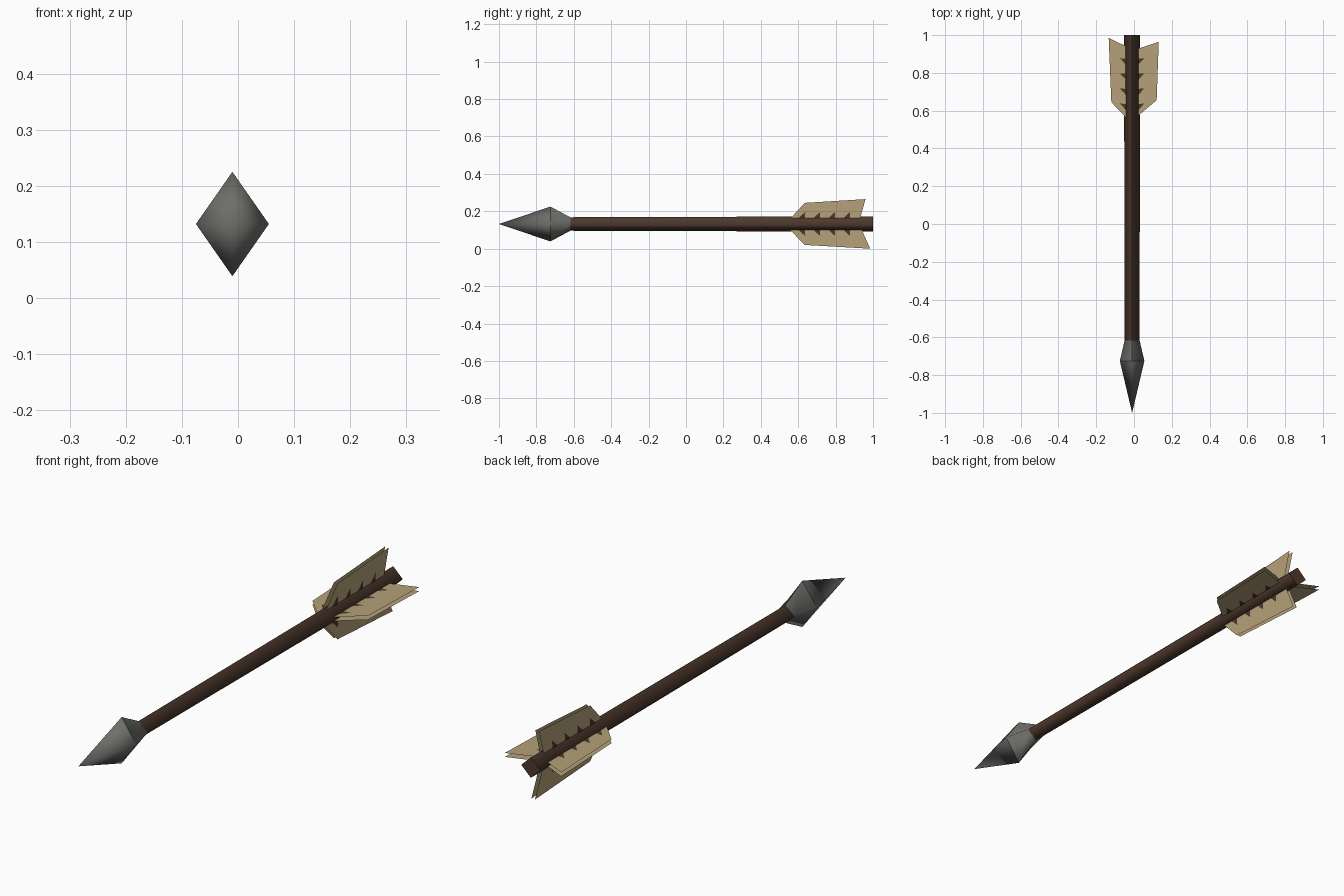
import bpy, bmesh, math

if "Cube" in bpy.data.objects:
    bpy.data.objects.remove(bpy.data.objects["Cube"])

CX, CZ = -0.01, 0.132  # arrow axis


def material(name, rgb):
    m = bpy.data.materials.new(name)
    m.diffuse_color = (*rgb, 1)
    m.use_nodes = True
    m.node_tree.nodes["Principled BSDF"].inputs["Base Color"].default_value = m.diffuse_color
    return m


WOOD = material("dark brown wood", (0.075, 0.040, 0.026))
STEEL = material("dark grey steel", (0.155, 0.155, 0.145))
FEATHER = material("tan feather", (0.46, 0.355, 0.195))


def finish(bm, name, mats):
    me = bpy.data.meshes.new(name)
    bm.to_mesh(me)
    bm.free()
    for m in mats:
        me.materials.append(m)
    ob = bpy.data.objects.new(name, me)
    bpy.context.collection.objects.link(ob)
    return ob


def diamond_loft(name, stations, mat):
    """Four-sided loft along y; each station is (y, half width, half height)."""
    bm = bmesh.new()
    rings = []
    for y, w, h in stations:
        if w == 0:
            rings.append([bm.verts.new((CX, y, CZ))])
        else:
            rings.append([bm.verts.new((CX + w * a, y, CZ + h * b))
                          for a, b in ((1, 0), (0, 1), (-1, 0), (0, -1))])
    for r, s in zip(rings, rings[1:]):
        for i in range(4):
            j = (i + 1) % 4
            corners = [r[i], r[j], s[j], s[i]] if len(r) == 4 else [r[0], s[j], s[i]]
            bm.faces.new(corners).smooth = True
    for ring in (rings[0], rings[-1]):
        if len(ring) == 4:
            bm.faces.new(ring)
    bmesh.ops.recalc_face_normals(bm, faces=bm.faces)
    # crisp top ridge and cross edges, soft side and bottom edges
    for e in bm.edges:
        a, b = e.verts
        across = abs(a.co.y - b.co.y) < 1e-5
        ridge = min(a.co.z, b.co.z) >= CZ and max(a.co.z, b.co.z) > CZ + 0.01
        e.smooth = not (across or ridge)
    return finish(bm, name, [mat])


# shaft and pointed head
diamond_loft("shaft", [(-0.63, 0.039, 0.036), (1.0, 0.043, 0.041)], WOOD)
diamond_loft("arrow_head", [(-1.0, 0, 0), (-0.725, 0.065, 0.093), (-0.618, 0.040, 0.036)], STEEL)


def fletching(name, direction, outline):
    """Two parallel feather sheets; outline is (y, distance from axis)."""
    dx, dz = direction
    nx, nz = -dz, dx
    bm = bmesh.new()

    def sheet(points, offset, index):
        f = bm.faces.new([bm.verts.new((CX + dx * r + nx * offset, y, CZ + dz * r + nz * offset))
                          for y, r in points])
        f.material_index = index
        f.normal_update()
        if (f.normal.x * nx + f.normal.z * nz) * offset < 0:
            f.normal_flip()

    for side in (1, -1):
        sheet(outline, side * 0.008, 0)
        # dark barbs near the shaft
        for k in range(4):
            y = 0.60 + 0.08 * k
            sheet([(y, 0.03), (y + 0.035, 0.03), (y + 0.038, 0.065)], side * 0.0088, 1)
    return finish(bm, name, [FEATHER, WOOD])


# four feathers around the shaft: root start, outer front, outer tip, root end
fletching("feather_top", (0, 1), [(0.54, 0.01), (0.635, 0.113), (0.96, 0.133), (0.925, 0.01)])
fletching("feather_bottom", (0, -1), [(0.535, 0.01), (0.635, 0.112), (0.985, 0.132), (0.93, 0.01)])
fletching("feather_right", (1, 0), [(0.555, 0.01), (0.655, 0.130), (0.965, 0.141), (0.92, 0.01)])
fletching("feather_left", (-1, 0), [(0.54, 0.01), (0.645, 0.110), (0.985, 0.124), (0.93, 0.01)])
